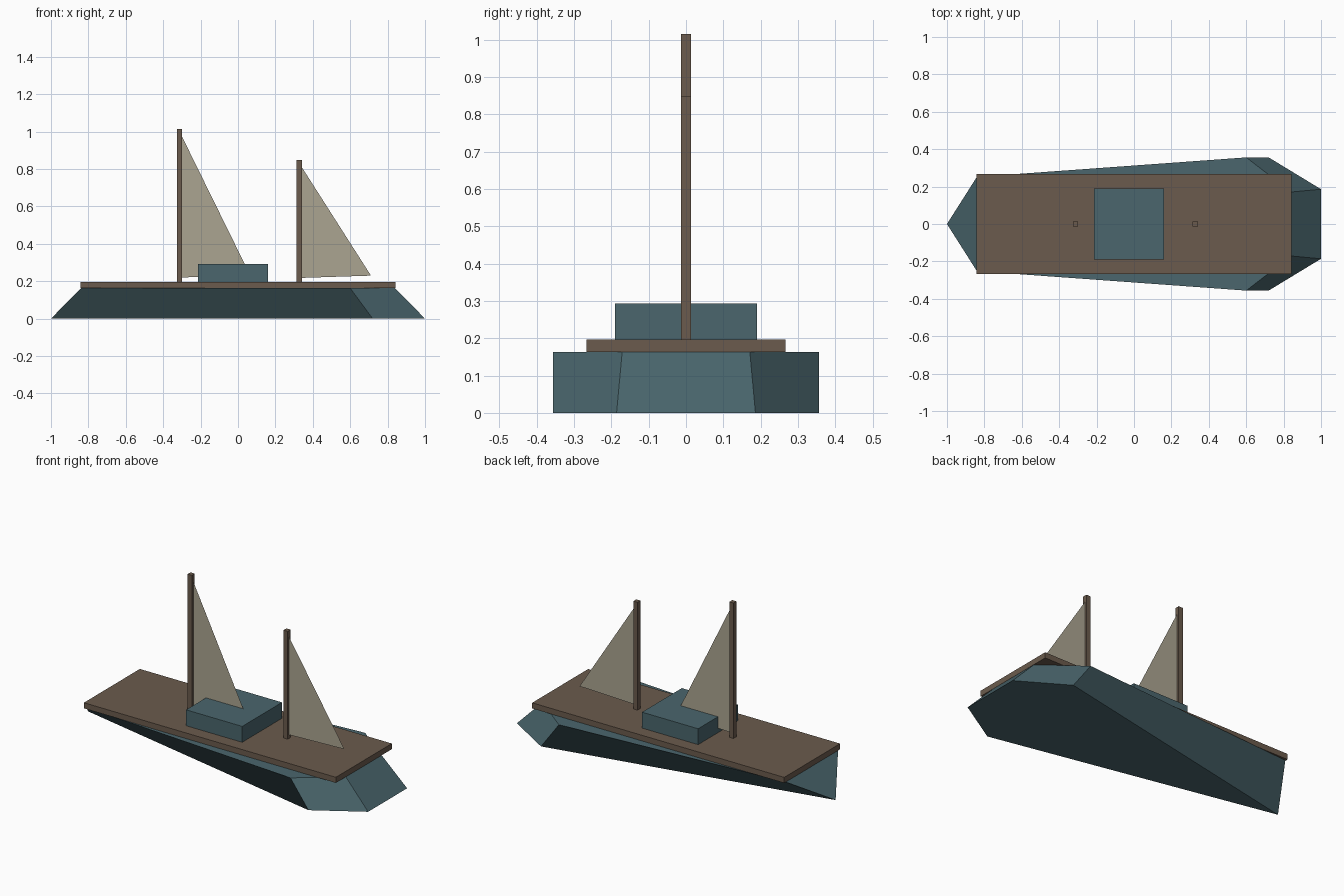
import bpy
import bmesh

default = bpy.data.objects.get("Cube")
if default:
    bpy.data.objects.remove(default, do_unlink=True)


def make_material(name, rgb):
    mat = bpy.data.materials.new(name)
    mat.use_nodes = True
    colour = (*rgb, 1.0)
    mat.diffuse_color = colour
    mat.node_tree.nodes["Principled BSDF"].inputs["Base Color"].default_value = colour
    return mat


teal = make_material("teal paint", (0.069, 0.133, 0.153))
brown = make_material("brown wood", (0.147, 0.105, 0.074))
canvas = make_material("beige canvas", (0.41, 0.375, 0.285))


def finish(name, bm, mat):
    mesh = bpy.data.meshes.new(name)
    bm.to_mesh(mesh)
    bm.free()
    mesh.materials.append(mat)
    obj = bpy.data.objects.new(name, mesh)
    bpy.context.collection.objects.link(obj)
    return obj


def box(name, x0, x1, half_y, z0, z1, mat):
    bm = bmesh.new()
    bmesh.ops.create_cube(bm, size=1)
    bmesh.ops.scale(bm, verts=bm.verts, vec=(x1 - x0, 2 * half_y, z1 - z0))
    bmesh.ops.translate(bm, verts=bm.verts, vec=((x0 + x1) / 2, 0, (z0 + z1) / 2))
    return finish(name, bm, mat)


def sail(name, corners, mat):
    bm = bmesh.new()
    bm.faces.new([bm.verts.new((x, 0, z)) for x, z in corners])
    return finish(name, bm, mat)


DECK_BOTTOM, DECK_TOP = 0.163, 0.197


# Hull: pointed keel outline joined to a shorter, blunt rim outline
def build_hull():
    bm = bmesh.new()
    bow = bm.verts.new((-1, 0, 0))

    def pair(x, y, z):
        return [bm.verts.new((x, s * y, z)) for s in (-1, 1)]

    low_mid = pair(0.72, 0.356, 0)
    low_stern = pair(1, 0.186, 0)
    top_bow = pair(-0.84, 0.252, DECK_BOTTOM)
    top_mid = pair(0.6, 0.356, DECK_BOTTOM)
    top_stern = pair(0.84, 0.171, DECK_BOTTOM)
    bm.faces.new((bow, low_mid[0], low_stern[0], low_stern[1], low_mid[1]))
    bm.faces.new((top_bow[0], top_mid[0], top_stern[0],
                  top_stern[1], top_mid[1], top_bow[1]))
    bm.faces.new((bow, top_bow[0], top_bow[1]))
    bm.faces.new((*low_stern, top_stern[1], top_stern[0]))
    for i in (0, 1):
        bm.faces.new((bow, low_mid[i], top_mid[i], top_bow[i]))
        bm.faces.new((low_mid[i], low_stern[i], top_stern[i], top_mid[i]))
    bmesh.ops.recalc_face_normals(bm, faces=bm.faces)
    return finish("hull", bm, teal)


build_hull()

# Deck and cabin
box("deck", -0.843, 0.841, 0.267, DECK_BOTTOM, DECK_TOP, brown)
box("cabin", -0.214, 0.161, 0.19, DECK_TOP, 0.293, teal)

# Masts
for name, x, top in (("tall_mast", -0.313, 1.015), ("short_mast", 0.328, 0.848)):
    box(name, x - 0.014, x + 0.014, 0.014, DECK_TOP, top, brown)

# Sails
sail("tall_sail", ((-0.3, 0.22), (0.065, 0.233), (-0.3, 0.975)), canvas)
sail("short_sail", ((0.341, 0.218), (0.711, 0.23), (0.341, 0.81)), canvas)
